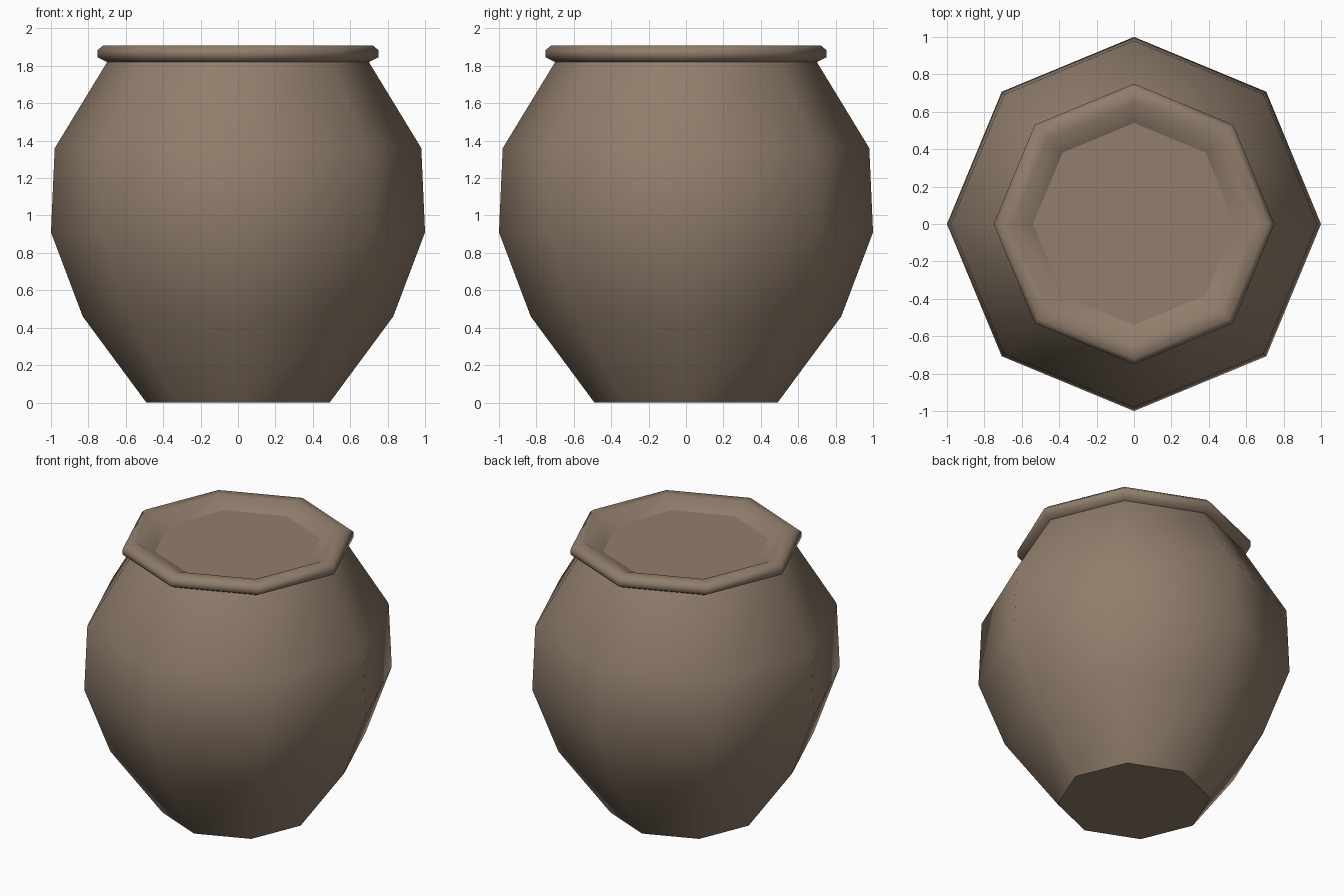
import bpy, bmesh, math

if "Cube" in bpy.data.objects:
    bpy.data.objects.remove(bpy.data.objects["Cube"])

SIDES = 8

clay = bpy.data.materials.new("brown clay")
clay.diffuse_color = (0.283, 0.209, 0.150, 1)
clay.use_nodes = True
clay.node_tree.nodes["Principled BSDF"].inputs["Base Color"].default_value = clay.diffuse_color


def lathe(name, profile, cap_bottom=False, cap_top=False):
    """Revolve (radius, z) points into an eight-sided smooth shell with flat caps."""
    bm = bmesh.new()
    rings = []
    for r, z in profile:
        rings.append([bm.verts.new((r * math.cos(2 * math.pi * i / SIDES),
                                    r * math.sin(2 * math.pi * i / SIDES), z))
                      for i in range(SIDES)])
    for a, b in zip(rings, rings[1:]):
        for i in range(SIDES):
            j = (i + 1) % SIDES
            bm.faces.new((a[i], a[j], b[j], b[i])).smooth = True
    caps = []
    if cap_bottom:
        caps.append(bm.faces.new(rings[0][::-1]))
    if cap_top:
        caps.append(bm.faces.new(rings[-1]))
    # keep the cap outlines sharp
    for f in caps:
        f.smooth = False
        for e in f.edges:
            e.smooth = False
    mesh = bpy.data.meshes.new(name)
    bm.to_mesh(mesh)
    bm.free()
    mesh.materials.append(clay)
    ob = bpy.data.objects.new(name, mesh)
    bpy.context.collection.objects.link(ob)
    return ob


# Bulging pot body with flat base
lathe("pot_body", [(0.49, 0), (0.83, 0.46), (1.0, 0.91), (0.98, 1.36), (0.70, 1.82)],
      cap_bottom=True)

# Rolled rim, sloping inward to the shallow flat filling
lathe("pot_rim", [(0.70, 1.82), (0.75, 1.845), (0.75, 1.885), (0.72, 1.91),
                  (0.65, 1.91), (0.54, 1.85)], cap_top=True)
